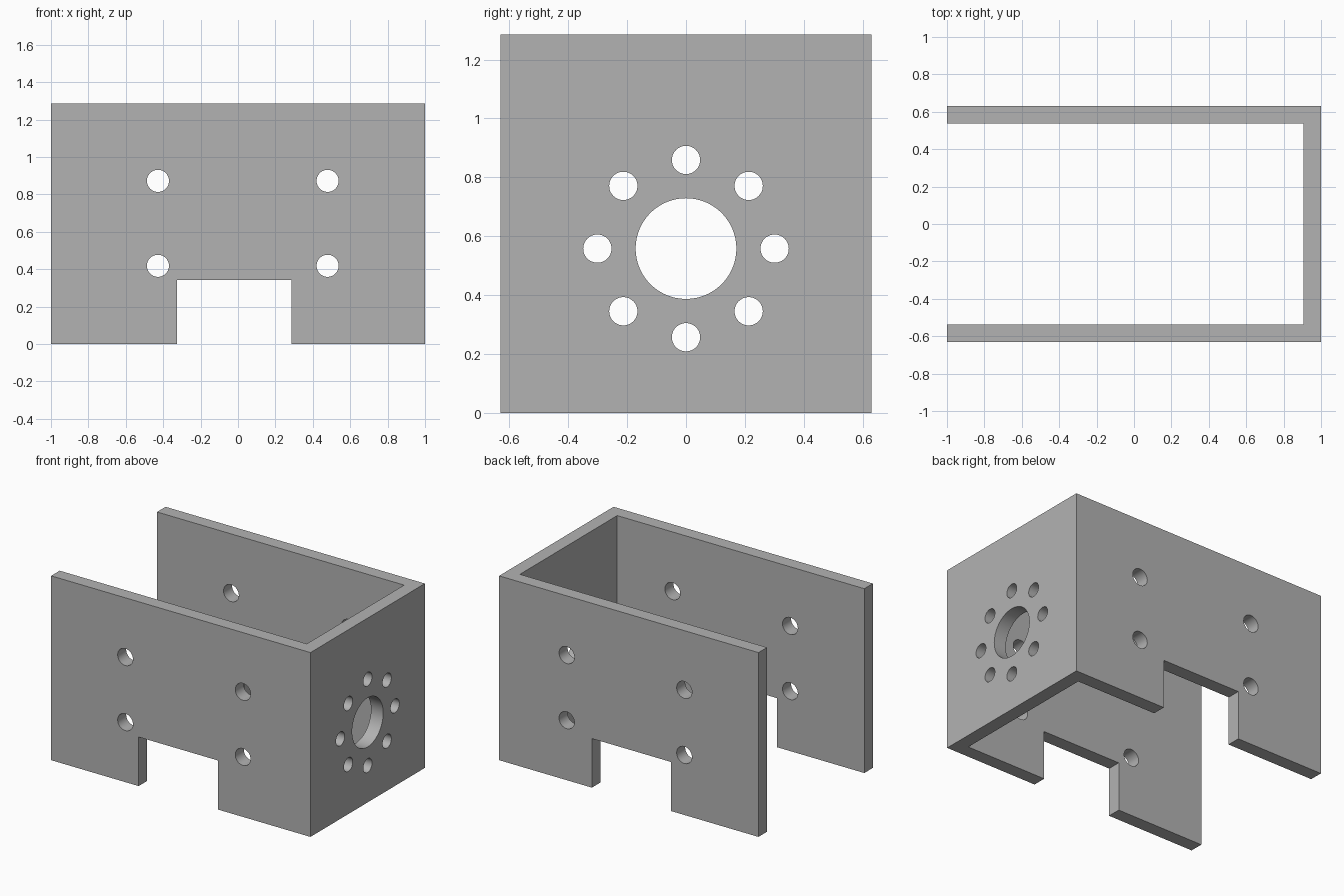
import bpy, bmesh, math
from mathutils import Matrix, Vector

cube = bpy.data.objects.get("Cube")
if cube:
    bpy.data.objects.remove(cube, do_unlink=True)

# Overall sizes
HX, HY, H = 1.0, 0.63, 1.285
WALL = 0.094
AXIS_Z = 0.558

# Single grey material
grey = bpy.data.materials.new("plain_grey")
grey.use_nodes = True
colour = (0.45, 0.45, 0.45, 1)
grey.diffuse_color = colour
grey.node_tree.nodes["Principled BSDF"].inputs["Base Color"].default_value = colour


def make_object(name, bm):
    bmesh.ops.recalc_face_normals(bm, faces=bm.faces)
    mesh = bpy.data.meshes.new(name)
    bm.to_mesh(mesh)
    bm.free()
    mesh.materials.append(grey)
    obj = bpy.data.objects.new(name, mesh)
    bpy.context.collection.objects.link(obj)
    return obj


def add_drill(bm, centre, radius, depth, axis, sides=48):
    turn = Vector((0, 0, 1)).rotation_difference(Vector(axis)).to_matrix().to_4x4()
    bmesh.ops.create_cone(bm, cap_ends=True, segments=sides, radius1=radius, radius2=radius,
                          depth=depth, matrix=Matrix.Translation(centre) @ turn)


# U-shaped bracket: two side walls joined by an end wall
inner_x, inner_y = HX - WALL, HY - WALL
profile = [(-HX, -HY), (HX, -HY), (HX, HY), (-HX, HY),
           (-HX, inner_y), (inner_x, inner_y), (inner_x, -inner_y), (-HX, -inner_y)]
bm = bmesh.new()
base = bm.faces.new([bm.verts.new((x, y, 0)) for x, y in profile])
raised = bmesh.ops.extrude_face_region(bm, geom=[base])["geom"]
bmesh.ops.translate(bm, vec=(0, 0, H), verts=[v for v in raised if isinstance(v, bmesh.types.BMVert)])
bracket = make_object("bracket", bm)

# Cutter: notch in the bottom edge and bolt holes through both side walls
bm = bmesh.new()
left, right, top, bottom = -0.325, 0.285, 0.342, -0.2
bmesh.ops.create_cube(bm, size=1, matrix=Matrix.Translation(((left + right) / 2, 0, (top + bottom) / 2))
                      @ Matrix.Diagonal((right - left, 3 * HY, top - bottom, 1)))
for x in (-0.428, 0.479):
    for z in (0.418, 0.872):
        add_drill(bm, (x, 0, z), 0.059, 3 * HY, (0, 1, 0))
side_cutter = make_object("side_cutter", bm)

# Cutter: shaft opening and ring of eight bolt holes in the end wall
bm = bmesh.new()
add_drill(bm, (HX, 0, AXIS_Z), 0.171, 4 * WALL, (1, 0, 0), 96)
for i in range(8):
    a = i * math.tau / 8
    centre = (HX, 0.301 * math.cos(a), AXIS_Z + 0.301 * math.sin(a))
    add_drill(bm, centre, 0.048, 4 * WALL, (1, 0, 0))
end_cutter = make_object("end_cutter", bm)

# Cut the openings and discard the cutters
bpy.ops.object.select_all(action="DESELECT")
bpy.context.view_layer.objects.active = bracket
bracket.select_set(True)
for cutter in (side_cutter, end_cutter):
    cutter.hide_render = True
    cut = bracket.modifiers.new(cutter.name, "BOOLEAN")
    cut.operation = "DIFFERENCE"
    cut.solver = "EXACT"
    cut.object = cutter
    bpy.ops.object.modifier_apply(modifier=cut.name)
    bpy.data.objects.remove(cutter, do_unlink=True)

bpy.ops.object.shade_smooth_by_angle(angle=math.radians(30))
